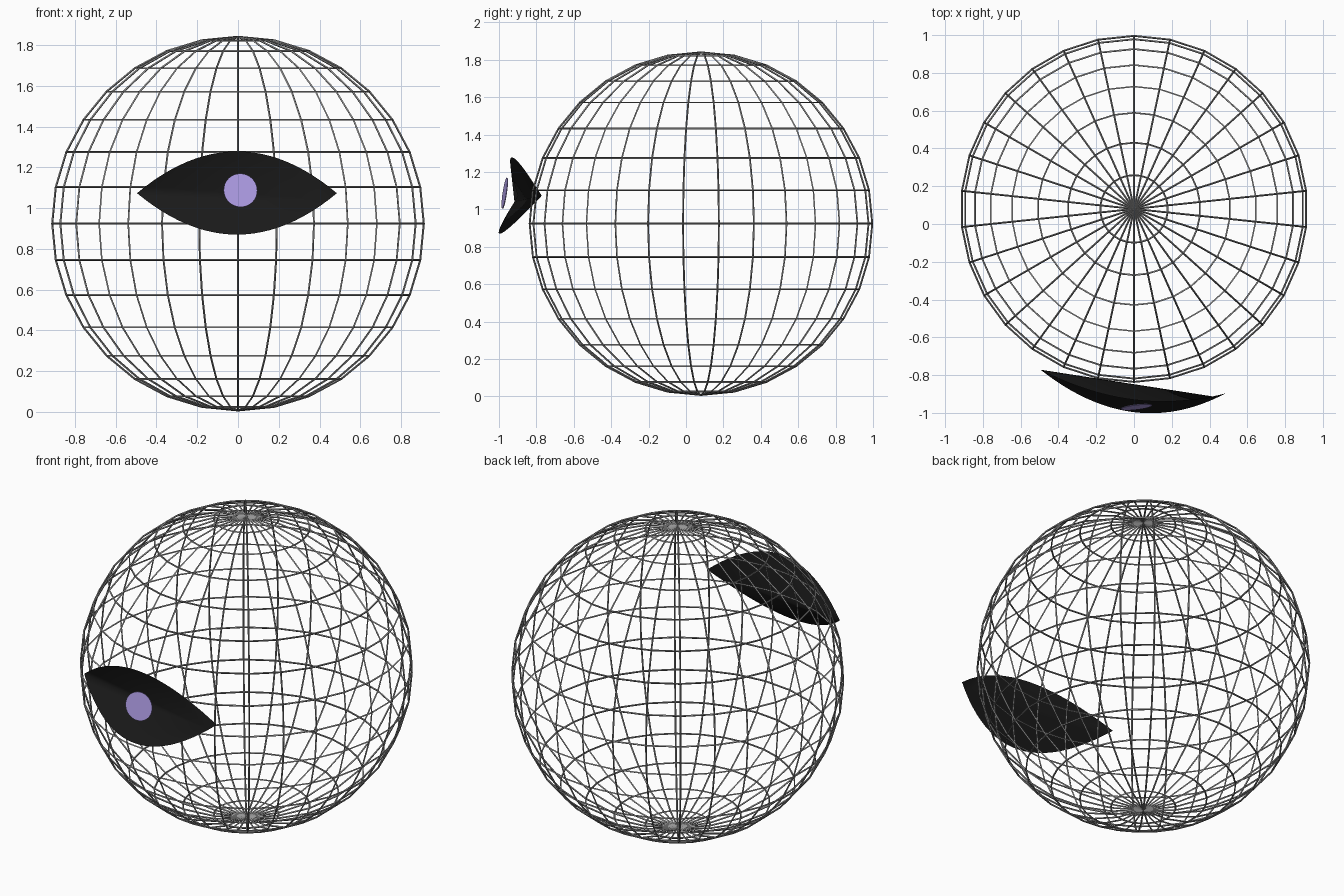
import bpy, bmesh, math
from mathutils import Vector

if "Cube" in bpy.data.objects:
    bpy.data.objects.remove(bpy.data.objects["Cube"])


def material(name, rgb):
    m = bpy.data.materials.new(name)
    m.diffuse_color = (*rgb, 1)
    m.use_nodes = True
    m.node_tree.nodes["Principled BSDF"].inputs["Base Color"].default_value = m.diffuse_color
    return m


def add_object(name, bm, mat, smooth=False):
    me = bpy.data.meshes.new(name)
    for f in bm.faces:
        f.smooth = smooth
    bm.to_mesh(me)
    bm.free()
    ob = bpy.data.objects.new(name, me)
    bpy.context.collection.objects.link(ob)
    me.materials.append(mat)
    return ob


wire = material("wire_grey", (0.3, 0.3, 0.3))
black = material("eye_black", (0.01, 0.01, 0.01))
violet = material("iris_violet", (0.43, 0.34, 0.80))

# Wire cage globe: 30 meridians, 16 rings
bm = bmesh.new()
bmesh.ops.create_uvsphere(bm, u_segments=30, v_segments=16, radius=0.916)
cage = add_object("wire_globe", bm, wire)
cage.location = (0, 0.08, 0.924)
mod = cage.modifiers.new("wire", 'WIREFRAME')
mod.thickness = 0.01
mod.use_even_offset = True

# Almond eye: outline bent round the globe, filled as a fan with a crease
HALF, CX, CZ = 0.49, -0.005, 1.073
N = 24


def lid_point(t, height):
    x = CX + HALF * t
    dz = height * (1 - t * t)
    y = -0.834 - 0.0625 * t - 0.129 * (1 - t * t) + 0.16 * dz
    return Vector((x, y, CZ + dz))


steps = [-1 + 2 * i / N for i in range(N + 1)]
outline = [lid_point(t, -0.203) for t in steps]
outline += [lid_point(t, 0.205) for t in reversed(steps[1:-1])]
bm = bmesh.new()
vs = [bm.verts.new(p) for p in outline]
hub = N - 1                      # lower lid point next to the right corner
vs = vs[hub:] + vs[:hub]
for a, b in zip(vs[1:], vs[2:]):
    bm.faces.new((vs[0], a, b))
add_object("eye_shape", bm, black, smooth=True)

# Iris: thin tilted disc floating in front of the eye
bm = bmesh.new()
bmesh.ops.create_cone(bm, cap_ends=True, segments=32, radius1=0.083,
                      radius2=0.083, depth=0.004)
iris = add_object("iris", bm, violet)
iris.location = (0.012, -0.969, 1.087)
iris.rotation_mode = 'QUATERNION'
iris.rotation_quaternion = Vector((0.12, -1, 0.15)).to_track_quat('Z', 'Y')
